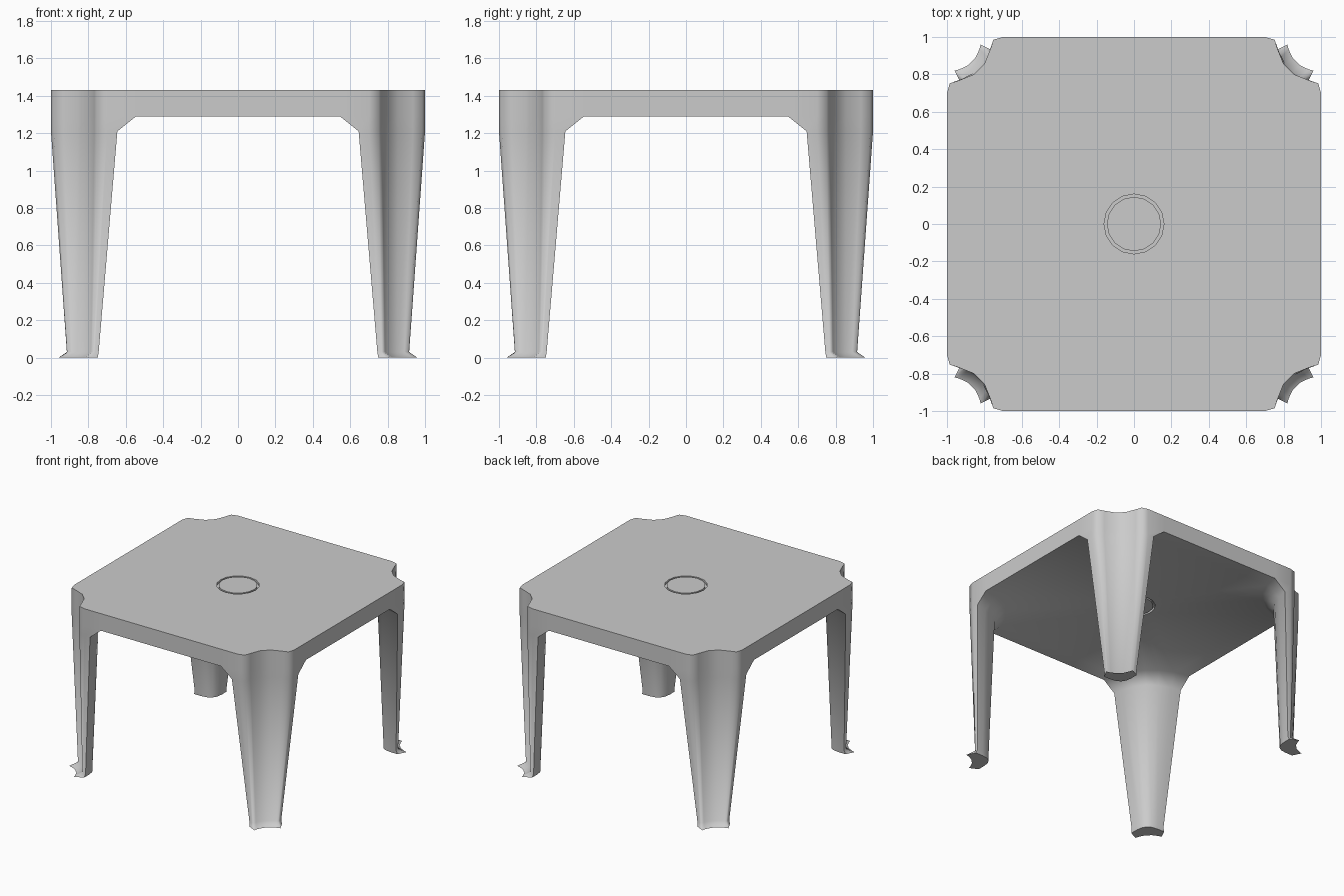
import bpy, bmesh, math

if "Cube" in bpy.data.objects:
    bpy.data.objects.remove(bpy.data.objects["Cube"])

H = 1.43          # table height
UNDER = 1.29      # underside height
GROOVE = 0.02     # depth of centre ring


def mirror_diag(half):
    """Complete a corner profile by mirroring it across the x = y diagonal."""
    full = half + [(y, x) for x, y in reversed(half)]
    return [p for i, p in enumerate(full) if i == 0 or p != full[i - 1]]


def rot(p, k):
    x, y = p
    for _ in range(k):
        x, y = -y, x
    return x, y


def strip(bm, rows):
    """Bridge successive rows of vertices with quads."""
    for a, b in zip(rows, rows[1:]):
        for i in range(len(a) - 1):
            bm.faces.new((a[i], a[i + 1], b[i + 1], b[i]))


def loop(bm, points, z):
    vs = [bm.verts.new((x, y, z)) for x, y in points]
    return vs, [bm.edges.new((vs[i - 1], vs[i])) for i in range(len(vs))]


def circle(r, n=16):
    return [(r * math.cos(math.tau * i / n), r * math.sin(math.tau * i / n))
            for i in range(n)]


def plate(bm, half, z, depth):
    """Flat plate bounded by the corner profile, with a ring groove in it."""
    outline = [rot(p, k) for k in range(4) for p in mirror_diag(half)[::-1]]
    _, edges = loop(bm, outline, z)
    outer, ring_edges = loop(bm, circle(0.16), z)
    bmesh.ops.triangle_fill(bm, use_beauty=True, edges=edges + ring_edges)
    rings = [outer] + [loop(bm, circle(r), h)[0] for r, h in
                       ((0.16, z + depth), (0.145, z + depth), (0.145, z))]
    strip(bm, [r + r[:1] for r in rings])
    bm.faces.new(rings[-1])


# Outer corner profiles: top rim, ankle and flared foot
rim = [(0.70, 1.0), (0.752, 0.985), (0.768, 0.935), (0.80, 0.855)]
ankle = [(0.765, 0.915), (0.778, 0.91), (0.786, 0.89), (0.81, 0.852)]
foot = [(0.79, 0.945), (0.82, 0.96), (0.826, 0.935), (0.848, 0.888)]
outer_rows = [(H, [(0.545, 1.0)] + rim),
              (UNDER, [(0.545, 1.0)] + rim),
              (1.21, [(0.645, 1.0)] + rim),
              (0.03, [(0.745, 0.915)] + ankle),
              (0.0, [(0.75, 0.925)] + foot)]

# Inner corner profiles: rounded back of each leg
inner_rows = [(UNDER, [(0.545, 1.0), (0.57, 0.88), (0.62, 0.77), (0.69, 0.69)]),
              (1.21, [(0.645, 1.0), (0.66, 0.91), (0.695, 0.82), (0.745, 0.745)]),
              (0.03, [(0.745, 0.915), (0.748, 0.86), (0.757, 0.81), (0.778, 0.778)]),
              (0.0, [(0.75, 0.925), (0.75, 0.86), (0.758, 0.81), (0.778, 0.778)])]

bm = bmesh.new()
for k in range(4):
    feet = []
    # leg shell, outside and inside
    for rows in (outer_rows, inner_rows):
        grid = [[bm.verts.new((*rot(p, k), z)) for p in mirror_diag(half)]
                for z, half in rows]
        strip(bm, grid)
        feet.append(grid[-1])
    # sole of the foot
    bm.faces.new(feet[0] + feet[1][-2:0:-1])
    # straight skirt panel on this side
    bm.faces.new([bm.verts.new((*rot((x, 1.0), k), z)) for x, z in
                  ((-0.545, H), (0.545, H), (0.545, UNDER), (-0.545, UNDER))])

# Table top and underside
plate(bm, outer_rows[0][1], H, -GROOVE)
plate(bm, inner_rows[0][1], UNDER, GROOVE)

bmesh.ops.remove_doubles(bm, verts=bm.verts, dist=1e-4)
bmesh.ops.recalc_face_normals(bm, faces=bm.faces)
me = bpy.data.meshes.new("table")
bm.to_mesh(me)
bm.free()
table = bpy.data.objects.new("table", me)
bpy.context.collection.objects.link(table)
bpy.context.view_layer.objects.active = table
table.select_set(True)
bpy.ops.object.shade_smooth_by_angle(angle=math.radians(72))
